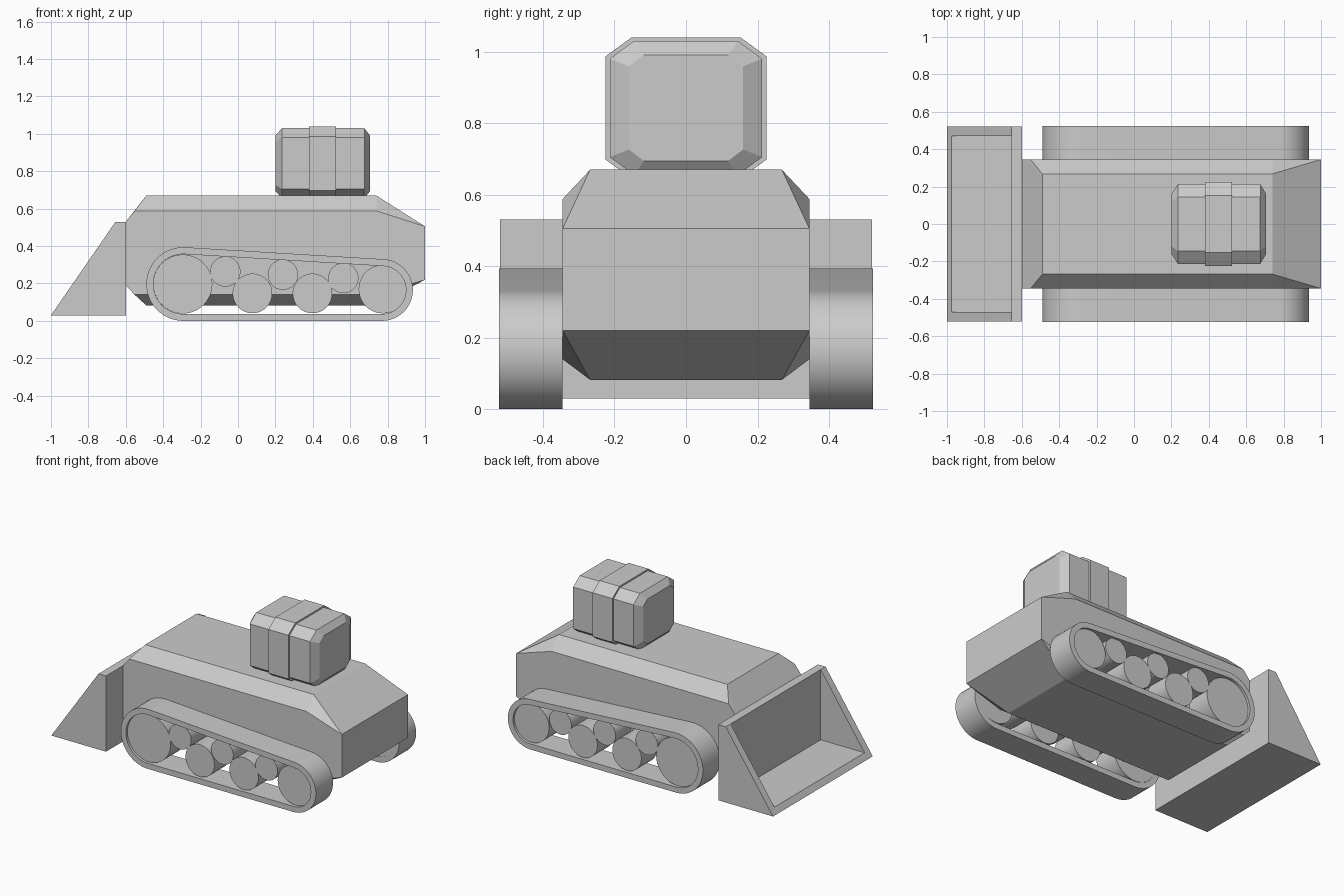
import bpy, bmesh
from math import sin, cos, acos, atan2, pi, hypot, radians

if "Cube" in bpy.data.objects:
    bpy.data.objects.remove(bpy.data.objects["Cube"])


def finish(name, bm, smooth=False, mirror=False):
    bmesh.ops.recalc_face_normals(bm, faces=bm.faces[:])
    me = bpy.data.meshes.new(name)
    bm.to_mesh(me)
    bm.free()
    ob = bpy.data.objects.new(name, me)
    bpy.context.collection.objects.link(ob)
    if smooth:
        me.shade_smooth()
        me.set_sharp_from_angle(angle=radians(30))
    if mirror:
        mod = ob.modifiers.new("Mirror", 'MIRROR')
        mod.use_axis = (False, True, False)
        mod.use_clip = False
        mod.use_mirror_merge = False
    return ob


def hull(name, points):
    """Convex solid around the given points, with coplanar faces joined."""
    bm = bmesh.new()
    for p in points:
        bm.verts.new(p)
    bmesh.ops.convex_hull(bm, input=bm.verts[:])
    bmesh.ops.dissolve_limit(bm, angle_limit=radians(1),
                             verts=bm.verts[:], edges=bm.edges[:])
    return finish(name, bm)


def prism(name, profile, y0, y1, **kw):
    """Extrude an (x, z) profile from y0 to y1."""
    bm = bmesh.new()
    face = bm.faces.new([bm.verts.new((x, y0, z)) for x, z in profile])
    ext = bmesh.ops.extrude_face_region(bm, geom=[face], use_keep_orig=True)
    for v in ext["geom"]:
        if isinstance(v, bmesh.types.BMVert):
            v.co.y = y1
    return finish(name, bm, **kw)


def arc(x, z, r, a0, a1, n):
    return [(x + r * cos(a0 + (a1 - a0) * i / n),
             z + r * sin(a0 + (a1 - a0) * i / n)) for i in range(n + 1)]


# Hull: side outline points (x, half width, low z, high z)
stations = [(-0.6, 0.345, 0.19, 0.53), (-0.553, 0.345, 0.14, 0.588),
            (-0.49, 0.268, 0.082, 0.67), (0.74, 0.268, 0.082, 0.67),
            (0.74, 0.345, 0.14, 0.588), (1.0, 0.345, 0.22, 0.505)]
hull("hull", [(x, s * y, z) for x, y, lo, hi in stations
              for s in (-1, 1) for z in (lo, hi)])


# Turret: chamfered box with tapered ends and a raised middle band
def octagon(x, hy, hz, cy, cz, zc=0.8425):
    return [(x, sy * y, zc + sz * z) for sy in (-1, 1) for sz in (-1, 1)
            for y, z in ((hy, hz - cz), (hy - cy, hz))]


body = (0.213, 0.1875, 0.068, 0.05)
end = (0.16, 0.148, 0.042, 0.032)
hull("turret", octagon(0.2, *end) + octagon(0.235, *body)
     + octagon(0.675, *body) + octagon(0.707, *end))
band = (0.225, 0.1975, 0.073, 0.053)
hull("turret_band", octagon(0.38, *band) + octagon(0.525, *band))

# Front scoop: L-shaped floor and back wall between two side plates
prism("scoop_floor_and_back",
      [(-1, 0.03), (-0.6, 0.03), (-0.6, 0.53), (-0.655, 0.53),
       (-0.655, 0.066), (-0.975, 0.066)], -0.47, 0.47)
prism("scoop_side_plates",
      [(-1, 0.03), (-0.6, 0.03), (-0.6, 0.53), (-0.655, 0.53)],
      0.47, 0.52, mirror=True)

# Track belts: loop around the front and rear wheels
x1, z1, r1 = -0.293, 0.197, 0.197
x2, z2, r2 = 0.77, 0.165, 0.165
a = atan2(z2 - z1, x2 - x1)
b = acos((r1 - r2) / hypot(x2 - x1, z2 - z1))


def belt_loop(t):
    return (arc(x2, z2, r2 - t, a - b, a + b, 24)
            + arc(x1, z1, r1 - t, a + b, a + 2 * pi - b, 24))


bm = bmesh.new()
rings = [[bm.verts.new((x, y, z)) for x, z in belt_loop(t)]
         for t, y in ((0, 0.345), (0, 0.523), (0.037, 0.523), (0.037, 0.345))]
for i in range(4):
    p, q = rings[i], rings[(i + 1) % 4]
    for j in range(len(p)):
        k = (j + 1) % len(p)
        bm.faces.new((p[j], p[k], q[k], q[j]))
finish("track_belts", bm, smooth=True, mirror=True)

# Wheels: name, x, z, radius
wheels = [("front_wheels", -0.295, 0.197, 0.158),
          ("rear_wheels", 0.775, 0.17, 0.13),
          ("road_wheels_1", 0.077, 0.147, 0.106),
          ("road_wheels_2", 0.398, 0.147, 0.106),
          ("return_rollers_1", -0.068, 0.264, 0.081),
          ("return_rollers_2", 0.24, 0.247, 0.081),
          ("return_rollers_3", 0.563, 0.229, 0.081)]
for name, x, z, r in wheels:
    prism(name, arc(x, z, r, 0, 2 * pi, 40)[:-1], 0.345, 0.507,
          smooth=True, mirror=True)
